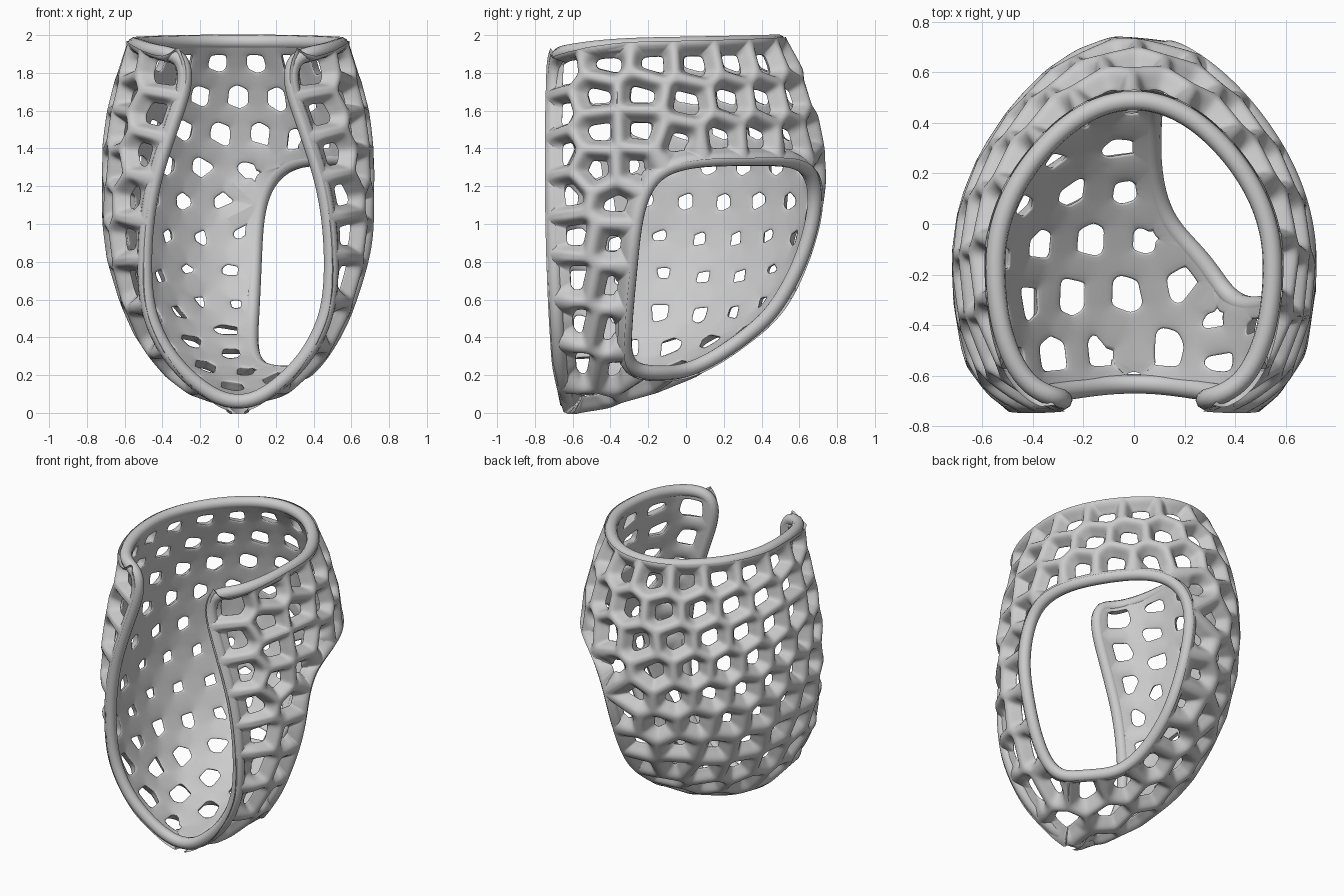
import bpy, bmesh, math
from mathutils import Vector, kdtree
from mathutils.bvhtree import BVHTree

if "Cube" in bpy.data.objects:
    bpy.data.objects.remove(bpy.data.objects["Cube"])

# Horizontal slices of the inner skin: z, back y, half width, y of widest point, edge x, edge y
ROWS = [(.075, -.585, .03, -.60, .025, -.61), (.12, -.35, .15, -.50, .13, -.615),
        (.25, .00, .33, -.32, .30, -.63), (.40, .25, .45, -.25, .41, -.64),
        (.60, .47, .545, -.22, .48, -.65), (.90, .61, .63, -.18, .49, -.66),
        (1.2, .67, .64, -.15, .45, -.665), (1.5, .635, .63, -.15, .36, -.665),
        (1.75, .56, .575, -.15, .28, -.66), (1.88, .50, .54, -.15, .28, -.655),
        (1.945, .46, .515, -.15, .33, -.645)]
K = len(ROWS) - 1
WIN = (.328, .283, 4.22, 2.25, 4.2)       # side window: u centre/half, k centre/half, squareness
SPACING = .208


def row(k):
    i = min(int(k), K - 1)
    t = k - i
    p = [ROWS[min(max(j, 0), K)] for j in (i - 1, i, i + 1, i + 2)]
    return [.5 * (2 * b + (c - a) * t + (2 * a - 5 * b + 4 * c - d) * t * t
                  + (3 * b - a - 3 * c + d) * t ** 3) for a, b, c, d in zip(*p)]


def skin(u, k):
    z, back, w, yw, xe, ye = row(k)
    a = abs(u)
    if a < .55:
        ang = a / .55 * math.pi / 2
        f = 1 - .045 * math.sin(2 * ang) ** 2
        x, y = f * w * math.sin(ang), yw + f * (back - yw) * math.cos(ang)
    else:
        ang = (a - .55) / .45 * math.pi / 2
        x, y = xe + (w - xe) * math.cos(ang), yw + (ye - yw) * math.sin(ang)
    drop = .03 * a * a + .02 * max(0, (a - .85) / .15) ** 2
    return Vector((math.copysign(x, u), y, z - drop * max(0, (k - 6) / (K - 6))))


def win_f(u, k):
    return (abs((u - WIN[0]) / WIN[1]) ** WIN[4] + abs((k - WIN[2]) / WIN[3]) ** WIN[4]) ** (1 / WIN[4])


# Dense sampling of the skin
NU, NV = 181, 127
uv = [(-1 + 2 * i / (NU - 1), K * j / (NV - 1)) for j in range(NV) for i in range(NU)]
pts = [skin(*q) for q in uv]
keep = [win_f(*q) >= 1 for q in uv]
quads = [(j * NU + i, j * NU + i + 1, (j + 1) * NU + i + 1, (j + 1) * NU + i)
         for j in range(NV - 1) for i in range(NU - 1)]
bvh = BVHTree.FromPolygons(pts, quads)
area = [0.0] * len(pts)
rim = set()
for q in quads:
    ar = (pts[q[2]] - pts[q[0]]).cross(pts[q[3]] - pts[q[1]]).length
    for n in q:
        area[n] += ar
    if not all(keep[n] for n in q):
        rim.update(n for n in q if keep[n])
for n in rim:                              # snap samples to the window outline
    u, k = uv[n]
    f = win_f(u, k)
    pts[n] = skin(WIN[0] + (u - WIN[0]) / f, WIN[2] + (k - WIN[2]) / f)
rim.update(n for n in range(len(pts)) if n % NU in (0, NU - 1) or n // NU in (0, NV - 1))
live = [n for n in range(len(pts)) if keep[n]]


def project(p):
    loc, nor, _, _ = bvh.find_nearest(p)
    nor = -nor if nor.dot(loc - Vector((0, -.4, .9))) < 0 else nor
    low = max(0, 1 - loc.z / .3)           # tip turns downwards
    return loc, (nor * (1 - low * .8) + Vector((0, -.1, -1)) * low).normalized()


# Staggered cell centres, then relaxation into an even honeycomb
sites = []


def offer(u, k):
    p = skin(u, k)
    if win_f(u, k) > 1.03 and all((p - s).length > SPACING * .84 for s in sites):
        sites.append(p)


k, dist, step, n_row = K, .0, SPACING * .5, 0
while k > .15:
    dist += (skin(0, k - .01) - skin(0, k)).length
    k -= .01
    if dist >= step:
        dist, step = 0, SPACING * .9
        for sgn in (1, -1):
            u, run, gap = 0, 0, (SPACING / 2 if n_row % 2 == 0 else 0)
            while u < .98:
                if run >= gap:
                    offer(sgn * u, k)
                    run, gap = 0, SPACING
                run += (skin(u + .004, k) - skin(u, k)).length
                u += .004
        n_row += 1


def assign():
    tree = kdtree.KDTree(len(sites))
    for i, s in enumerate(sites):
        tree.insert(s, i)
    tree.balance()
    return {n: tree.find(pts[n])[1] for n in live}


for _ in range(22):
    own = assign()
    acc, wt = [Vector() for _ in sites], [1e-9] * len(sites)
    for n, s in own.items():
        acc[s] += pts[n] * area[n]
        wt[s] += area[n]
    sites = [project(a / w)[0] if w > 1e-6 else s for a, w, s in zip(acc, wt, sites)]
own = assign()


# Cell corners: meeting points of three cells, plus points along the rims
def circumcentre(a, b, c):
    ab, ac = b - a, c - a
    nn = ab.cross(ac)
    return a + (nn.cross(ab) * ac.length_squared + ac.cross(nn) * ab.length_squared) / (2 * nn.length_squared + 1e-12)


corners = [[] for _ in sites]
triples = {}
for q in quads:
    for tri in ((q[0], q[1], q[2]), (q[0], q[2], q[3])):
        if all(keep[n] for n in tri):
            key = frozenset(own[n] for n in tri)
            if len(key) == 3:
                triples.setdefault(key, []).append((pts[tri[0]] + pts[tri[1]] + pts[tri[2]]) / 3)
        for a, b in ((tri[0], tri[1]), (tri[1], tri[2]), (tri[2], tri[0])):
            if a in rim and b in rim and keep[a] and keep[b] and own[a] != own[b]:
                for s in (own[a], own[b]):
                    corners[s].append((pts[a] + pts[b]) / 2)
for key, ps in triples.items():
    mid = sum(ps, Vector()) / len(ps)
    cc = circumcentre(*[sites[s] for s in key])
    for s in key:
        corners[s].append(project(cc if (cc - mid).length < .035 else mid)[0])
for n in rim:
    if keep[n]:
        corners[own[n]].append(pts[n])

# Lattice shell: every cell is a rounded ridge around a hole, flat on the inside
PROFILE = [(0, 1), (.3, .95), (.55, .72), (.75, .36), (1, .05)]
HEIGHT = .082
bm = bmesh.new()
for s, cs in enumerate(corners):
    if len(cs) < 3:
        continue
    c = (sum(cs, Vector()) / len(cs) + sites[s] * 3) / 4
    nor = project(sites[s])[1]
    ex = nor.orthogonal().normalized()
    ey = nor.cross(ex)
    cs = sorted(cs, key=lambda p: math.atan2((p - c).dot(ey), (p - c).dot(ex)))
    cs = [p for i, p in enumerate(cs) if (p - cs[i - 1]).length > .0005]
    ring, walls = [], []
    m = math.exp(-((c.z - .8) / .45) ** 2) * min(1, max(0, (c.y + .6) / .4))
    width = .055 + .026 * m
    for a, b in zip(cs, cs[1:] + cs[:1]):
        cuts = max(1, math.ceil((b - a).length / .045))
        ring += [a.lerp(b, i / cuts) for i in range(cuts)]
        out = (b - a).cross(nor).normalized()
        if (b - a).length > .008 and (a - c).dot(out) > .02:
            walls.append((out, (a - c).dot(out)))
    n = len(ring)
    hole = []
    for p in ring:                         # even-width inset along rays from the centre
        f = min([(d - width) / (p - c).dot(o) for o, d in walls if (p - c).dot(o) > .01] + [.9])
        hole.append(project(c + (p - c) * max(f, .18))[0])
    nors = [project(p)[1] for p in ring]
    rings = [[bm.verts.new(p.lerp(h, t) + nn * HEIGHT * g) for p, h, nn in zip(ring, hole, nors)]
             for t, g in PROFILE]
    rings += [[bm.verts.new(p) for p in hole], [bm.verts.new(p) for p in ring]]
    for a, b in zip(rings, rings[1:]):
        for i in range(n):
            j = (i + 1) % n
            bm.faces.new((a[i], a[j], b[j], b[i]))
bmesh.ops.remove_doubles(bm, verts=bm.verts, dist=.003)
me = bpy.data.meshes.new("lattice_shell")
bm.to_mesh(me)
bm.free()
me.polygons.foreach_set("use_smooth", [True] * len(me.polygons))
shell = bpy.data.objects.new("lattice_shell", me)
bpy.context.collection.objects.link(shell)
sub = shell.modifiers.new("smooth", 'SUBSURF')
sub.levels = sub.render_levels = 1


# Rounded rims along the outer edge and the side window
def tube(name, loop, radius):
    cu = bpy.data.curves.new(name, 'CURVE')
    cu.dimensions = '3D'
    cu.bevel_depth = radius
    cu.bevel_resolution = 3
    sp = cu.splines.new('POLY')
    path = []
    for q in loop:
        loc, nn = project(skin(*q))
        if not path or (loc + nn * .038 - path[-1]).length > .02:
            path.append(loc + nn * .038)
    for _ in range(14):
        path = [(path[i - 1] + path[i] * 2 + path[(i + 1) % len(path)]) / 4 for i in range(len(path))]
    sp.points.add(len(path) - 1)
    for pt, p in zip(sp.points, path):
        pt.co = (*p, 1)
    sp.use_cyclic_u = True
    bpy.context.collection.objects.link(bpy.data.objects.new(name, cu))


def power(c):
    return math.copysign(abs(c) ** (2 / WIN[4]), c)


side = [K * i / 90 for i in range(91)]
tube("outer_rim", [(1, k) for k in reversed(side)] + [(-1, k) for k in side[1:]]
     + [(-1 + i / 75, K) for i in range(1, 150)], .039)
tube("window_rim", [(WIN[0] + WIN[1] * power(math.cos(a)), WIN[2] + WIN[3] * power(math.sin(a)))
                    for a in (i * math.tau / 900 for i in range(900))], .039)
